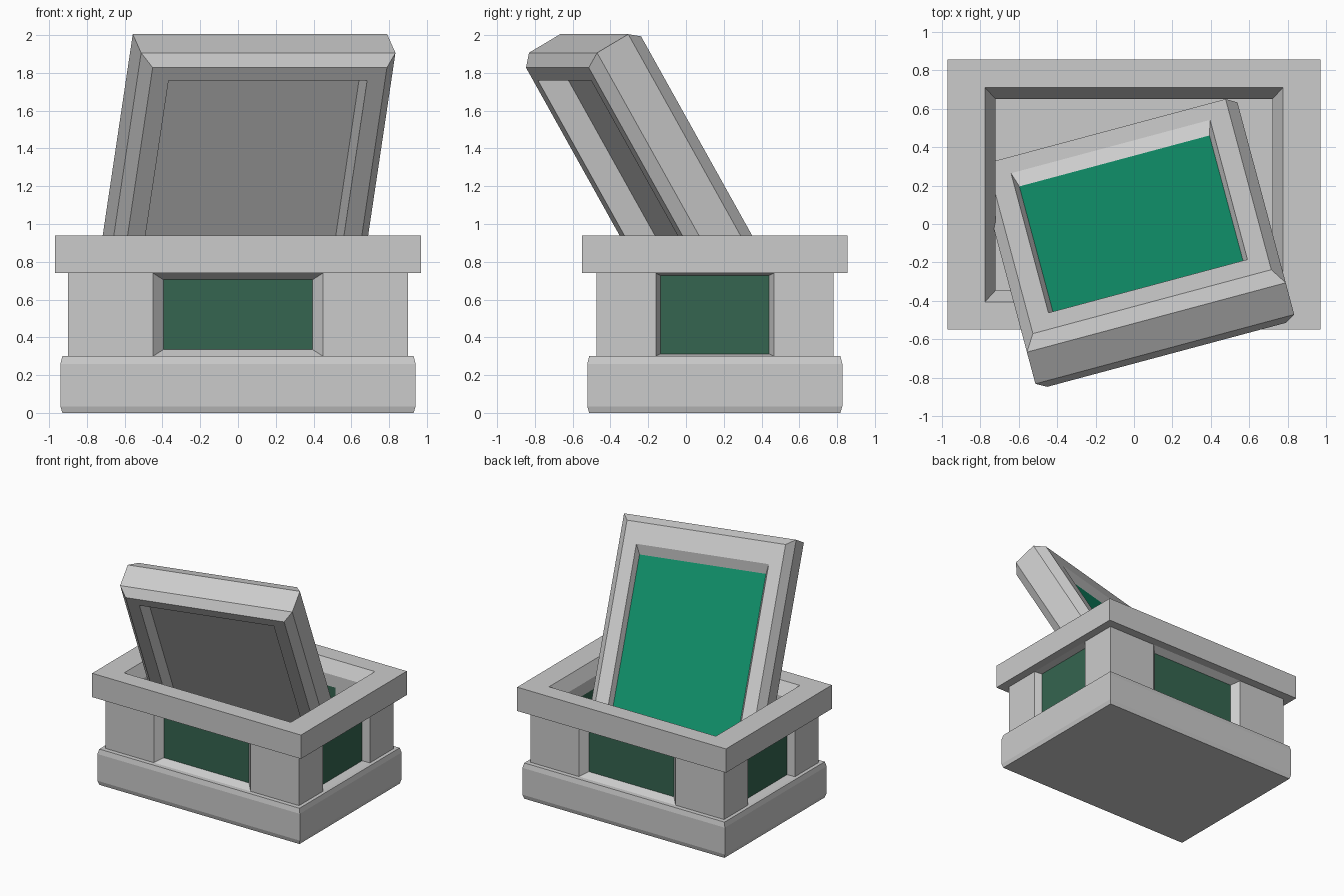
import bpy, bmesh
from math import radians
from mathutils import Matrix

if "Cube" in bpy.data.objects:
    bpy.data.objects.remove(bpy.data.objects["Cube"])

CY = 0.1525  # centre of the crate in y


def material(name, rgb):
    m = bpy.data.materials.new(name)
    m.diffuse_color = (*rgb, 1)
    m.use_nodes = True
    m.node_tree.nodes["Principled BSDF"].inputs["Base Color"].default_value = m.diffuse_color
    return m


grey = material("grey", (0.8, 0.8, 0.8))
lid_green = material("lid_green", (0.005, 0.27, 0.14))
glass_green = material("window_green", (0.035, 0.13, 0.08))


def make(name, bm, mats=(), loc=(0, 0, 0), rot=(0, 0, 0)):
    bmesh.ops.recalc_face_normals(bm, faces=bm.faces)
    me = bpy.data.meshes.new(name)
    bm.to_mesh(me)
    bm.free()
    for m in mats:
        me.materials.append(m)
    ob = bpy.data.objects.new(name, me)
    ob.location, ob.rotation_euler = loc, rot
    bpy.context.collection.objects.link(ob)
    return ob


def loft(rings, closed=False, first=0, last=0):
    """Skin rectangular rings (half_x, half_y, z); cap the ends or close the loop."""
    bm = bmesh.new()
    loops = [[bm.verts.new((sx * hx, sy * hy, z))
              for sx, sy in ((-1, -1), (1, -1), (1, 1), (-1, 1))] for hx, hy, z in rings]
    pairs = list(zip(loops, loops[1:]))
    if closed:
        pairs.append((loops[-1], loops[0]))
    for a, b in pairs:
        for i in range(4):
            j = (i + 1) % 4
            bm.faces.new((a[i], a[j], b[j], b[i]))
    if not closed:
        bm.faces.new(loops[0]).material_index = first
        bm.faces.new(loops[-1]).material_index = last
    return bm


# Base tray with chamfered edges and a sunken floor
make("base", loft([(0.93, 0.665, 0), (0.94, 0.675, 0.035), (0.94, 0.675, 0.26),
                   (0.93, 0.665, 0.30), (0.72, 0.4975, 0.30), (0.72, 0.4975, 0.20)]),
     loc=(0, CY, 0))

# Overhanging rim with a bevelled opening
make("rim", loft([(0.97, 0.7025, 0.74), (0.97, 0.7025, 0.94), (0.775, 0.5575, 0.94),
                  (0.72, 0.4975, 0.84), (0.72, 0.4975, 0.74)], closed=True), loc=(0, CY, 0))

# L-shaped corner posts
profile = [(0.45, 0.6275), (0.9, 0.6275), (0.9, 0.3125),
           (0.72, 0.3125), (0.72, 0.4975), (0.45, 0.4975)]
for sx, side in ((-1, "left"), (1, "right")):
    for sy, end in ((-1, "front"), (1, "back")):
        bm = bmesh.new()
        face = bm.faces.new([bm.verts.new((sx * x, sy * y, 0.30)) for x, y in profile])
        ext = bmesh.ops.extrude_face_region(bm, geom=[face])
        bmesh.ops.translate(bm, vec=(0, 0, 0.44),
                            verts=[v for v in ext["geom"] if isinstance(v, bmesh.types.BMVert)])
        make(f"corner_post_{end}_{side}", bm, loc=(0, CY, 0))

# Recessed windows: local z points outwards, turned to each side
long_win = [(0.45, 0.22, 0.4975), (0.45, 0.22, 0.6275), (0.395, 0.185, 0.5725)]
short_win = [(0.3125, 0.22, 0.72), (0.3125, 0.22, 0.90), (0.2875, 0.207, 0.845)]
for side, rings, turn in (("front", long_win, 0), ("right", short_win, 90),
                          ("back", long_win, 180), ("left", short_win, 270)):
    bm = loft(rings, first=1, last=1)
    bm.transform(Matrix.Rotation(radians(turn), 4, "Z") @ Matrix.Rotation(radians(90), 4, "X"))
    make(f"window_{side}", bm, (grey, glass_green), loc=(0, CY, 0.52))

# Lid leaning out of the crate: hollow underside, chamfered rim, recessed green panel
lid = loft([(0.544, 0.84, 0.451), (0.544, 0.84, 0.306), (0.642, 0.919, 0.306),
            (0.697, 0.9715, 0.372), (0.697, 0.9715, 0.569), (0.642, 0.919, 0.637),
            (0.536, 0.7515, 0.637), (0.512, 0.678, 0.59)], last=1)
make("lid", lid, (grey, lid_green), loc=(0.118, -0.493, 0.879),
     rot=(radians(-60), 0, radians(15)))
